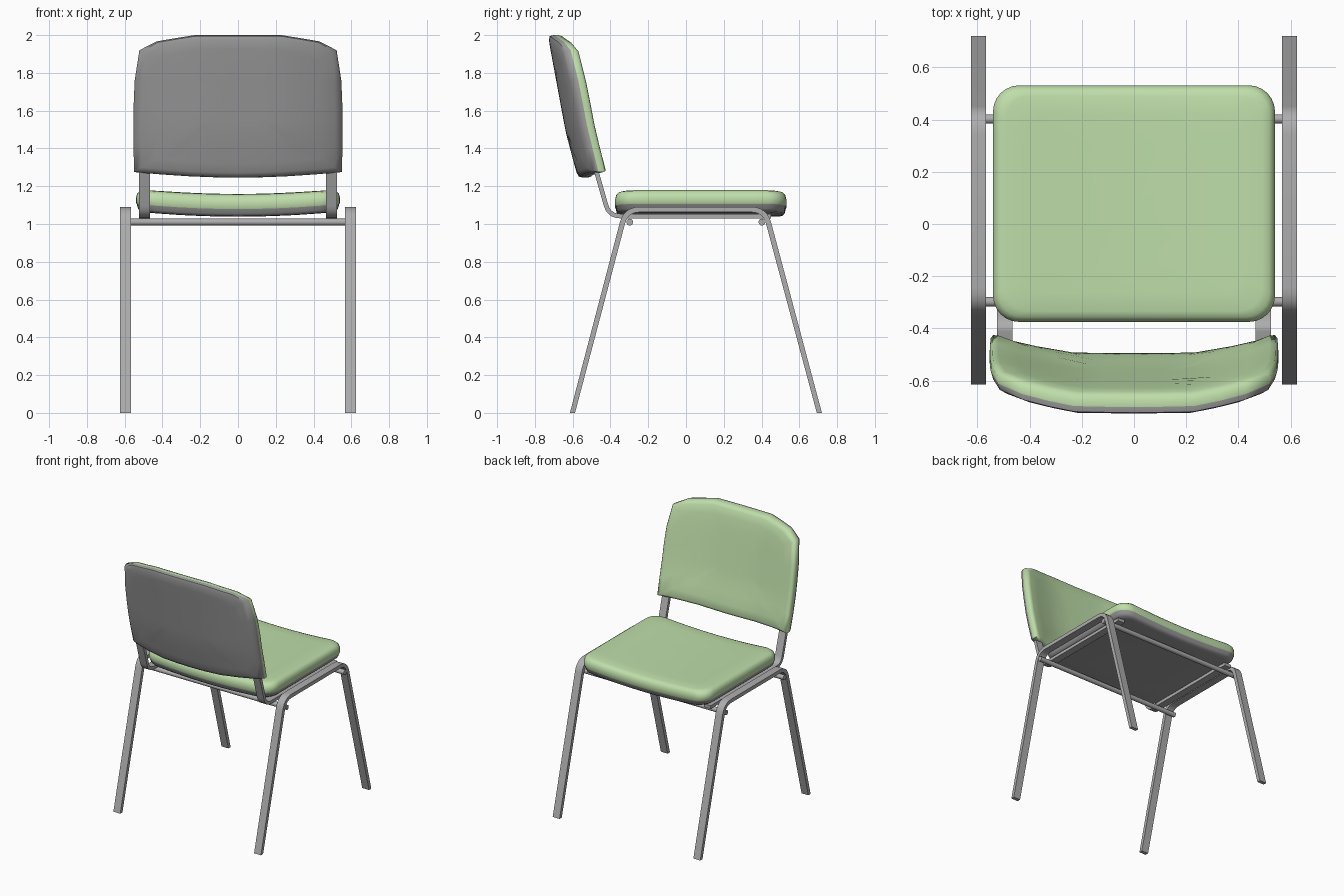
import bpy, bmesh, math
from mathutils import Vector

if "Cube" in bpy.data.objects:
    bpy.data.objects.remove(bpy.data.objects["Cube"])


def material(name, rgb):
    m = bpy.data.materials.new(name)
    m.diffuse_color = (*rgb, 1)
    m.use_nodes = True
    m.node_tree.nodes["Principled BSDF"].inputs["Base Color"].default_value = m.diffuse_color
    return m


GREEN = material("green fabric", (0.52, 0.73, 0.40))
SHELL = material("grey plastic", (0.34, 0.34, 0.34))
METAL = material("grey metal", (0.42, 0.42, 0.42))


def finish(bm, name, mats, angle=35):
    bmesh.ops.recalc_face_normals(bm, faces=bm.faces)
    me = bpy.data.meshes.new(name)
    bm.to_mesh(me)
    bm.free()
    for m in mats:
        me.materials.append(m)
    ob = bpy.data.objects.new(name, me)
    bpy.context.collection.objects.link(ob)
    bpy.ops.object.select_all(action='DESELECT')
    ob.select_set(True)
    bpy.context.view_layer.objects.active = ob
    bpy.ops.object.shade_smooth_by_angle(angle=math.radians(angle))
    return ob


def lerp_table(table, t):
    """Piecewise linear lookup."""
    if t <= table[0][0]:
        return table[0][1]
    for (a, va), (b, vb) in zip(table, table[1:]):
        if t <= b:
            return va + (vb - va) * (t - a) / (b - a)
    return table[-1][1]


def fillet(corners, radius, steps=6):
    """Round the inner corners of a 2D path."""
    pts = [Vector(c) for c in corners]
    out = [pts[0]]
    for a, b, c in zip(pts, pts[1:], pts[2:]):
        p = b + (a - b).normalized() * radius
        q = b + (c - b).normalized() * radius
        for i in range(steps + 1):
            t = i / steps
            out.append(p * (1 - t) ** 2 + b * 2 * t * (1 - t) + q * t * t)
    return out + [pts[-1]]


def strip(name, path, x, width, thick):
    """Flat bar swept along a path in the YZ plane."""
    bm = bmesh.new()
    rings = []
    for i, p in enumerate(path):
        d = (path[min(i + 1, len(path) - 1)] - path[max(i - 1, 0)]).normalized()
        n = Vector((-d.y, d.x)) * thick / 2
        rings.append([bm.verts.new((x + sx * width / 2, p.x + sn * n.x, max(0, p.y + sn * n.y)))
                      for sx, sn in ((-1, -1), (1, -1), (1, 1), (-1, 1))])
    for r, s in zip(rings, rings[1:]):
        for k in range(4):
            bm.faces.new((r[k], r[(k + 1) % 4], s[(k + 1) % 4], s[k]))
    bm.faces.new(rings[0])
    bm.faces.new(rings[-1])
    return finish(bm, name, [METAL])


def cushion(name, outline, layers, seam, warp):
    """Rings of a scaled outline at several depths; rings past the seam are fabric."""
    bm = bmesh.new()
    rings = [[bm.verts.new(warp(u * s, v * s, d)) for u, v in outline] for s, d in layers]
    n = len(outline)
    for j, (r, q) in enumerate(zip(rings, rings[1:])):
        for k in range(n):
            f = bm.faces.new((r[k], r[(k + 1) % n], q[(k + 1) % n], q[k]))
            f.material_index = 1 if j >= seam else 0
    bm.faces.new(rings[0])
    bm.faces.new(rings[-1]).material_index = 1
    return finish(bm, name, [SHELL, GREEN], 50)


# Leg frames and back supports, one pair per side
leg_path = fillet([(-0.601, -0.01), (-0.318, 1.077), (0.418, 1.077), (0.706, -0.01)], 0.075)
bar_path = fillet([(0.45, 1.042), (-0.407, 1.042), (-0.495, 1.35)], 0.06)
for side, sx in (("left", -1), ("right", 1)):
    strip(side + "_leg_frame", leg_path, sx * 0.595, 0.058, 0.028)
    strip(side + "_back_support", bar_path, sx * 0.495, 0.058, 0.024)

# Cross rods under the seat
for name, y in (("rear_cross_rod", -0.298), ("front_cross_rod", 0.402)):
    bpy.ops.mesh.primitive_cylinder_add(vertices=16, radius=0.018, depth=1.25,
                                        location=(0, y, 1.01), rotation=(0, math.pi / 2, 0))
    ob = bpy.context.object
    ob.name = name
    ob.data.materials.append(METAL)
    bpy.ops.object.shade_smooth_by_angle(angle=math.radians(35))

# Seat: rounded rectangle, dished across its width
HX, HY, R = 0.54, 0.453, 0.10
seat_outline = []
corners = [(1, 1), (-1, 1), (-1, -1), (1, -1)]
for i, (cx, cy) in enumerate(corners):
    for k in range(7):
        a = math.radians(90 * i + 15 * k)
        seat_outline.append((cx * (HX - R) + R * math.cos(a), cy * (HY - R) + R * math.sin(a)))
    nx, ny = corners[(i + 1) % 4]
    p, q = seat_outline[-1], None
    for t in (1 / 8, 2 / 8, 3 / 8, 4 / 8, 5 / 8, 6 / 8, 7 / 8):
        if cx != nx:
            seat_outline.append((p[0] + (nx - cx) * (HX - R) * t, p[1]))
        else:
            seat_outline.append((p[0], p[1] + (ny - cy) * (HY - R) * t))

seat_layers = [(0.02, 1.066), (0.3, 1.066), (0.6, 1.066), (0.9, 1.066), (0.95, 1.069),
               (0.98, 1.082), (0.993, 1.106), (1, 1.112), (1, 1.14), (0.988, 1.162),
               (0.96, 1.177), (0.91, 1.184), (0.75, 1.186), (0.5, 1.186), (0.25, 1.186),
               (0.02, 1.186)]
cushion("seat", seat_outline, seat_layers, 6,
        lambda u, v, d: (u, v + 0.078, d - 0.027 * (1 - (u / HX) ** 2)))

# Backrest: angular outline, leaning back and wrapping forward at the sides
half = [(0.12, 1.247), (0.25, 1.252), (0.4, 1.262), (0.5, 1.27), (0.55, 1.275), (0.553, 1.4),
        (0.553, 1.52), (0.552, 1.64), (0.547, 1.76), (0.522, 1.92), (0.43, 1.967),
        (0.33, 1.984), (0.23, 2.0), (0.12, 2.0)]
CZ = 1.62
back_outline = [(0, 1.245 - CZ)] + [(x, z - CZ) for x, z in half] + [(0, 2.0 - CZ)] \
    + [(-x, z - CZ) for x, z in reversed(half)]
LEAN = [(1.245, -0.541), (1.487, -0.605), (1.963, -0.693), (2.0, -0.699)]
WRAP = [(0, 0), (0.22, 0.002), (0.35, 0.025), (0.47, 0.055), (0.555, 0.09)]
back_layers = [(0.02, -0.032), (0.2, -0.032), (0.4, -0.032), (0.6, -0.032), (0.8, -0.032),
               (0.93, -0.031), (0.985, -0.024), (1, -0.002), (0.998, 0.025), (0.98, 0.042),
               (0.94, 0.052), (0.8, 0.058), (0.6, 0.06), (0.4, 0.06), (0.2, 0.06), (0.02, 0.06)]
cushion("backrest", back_outline, back_layers, 7,
        lambda u, v, d: (u, lerp_table(LEAN, v + CZ) + lerp_table(WRAP, abs(u)) + d, v + CZ))
